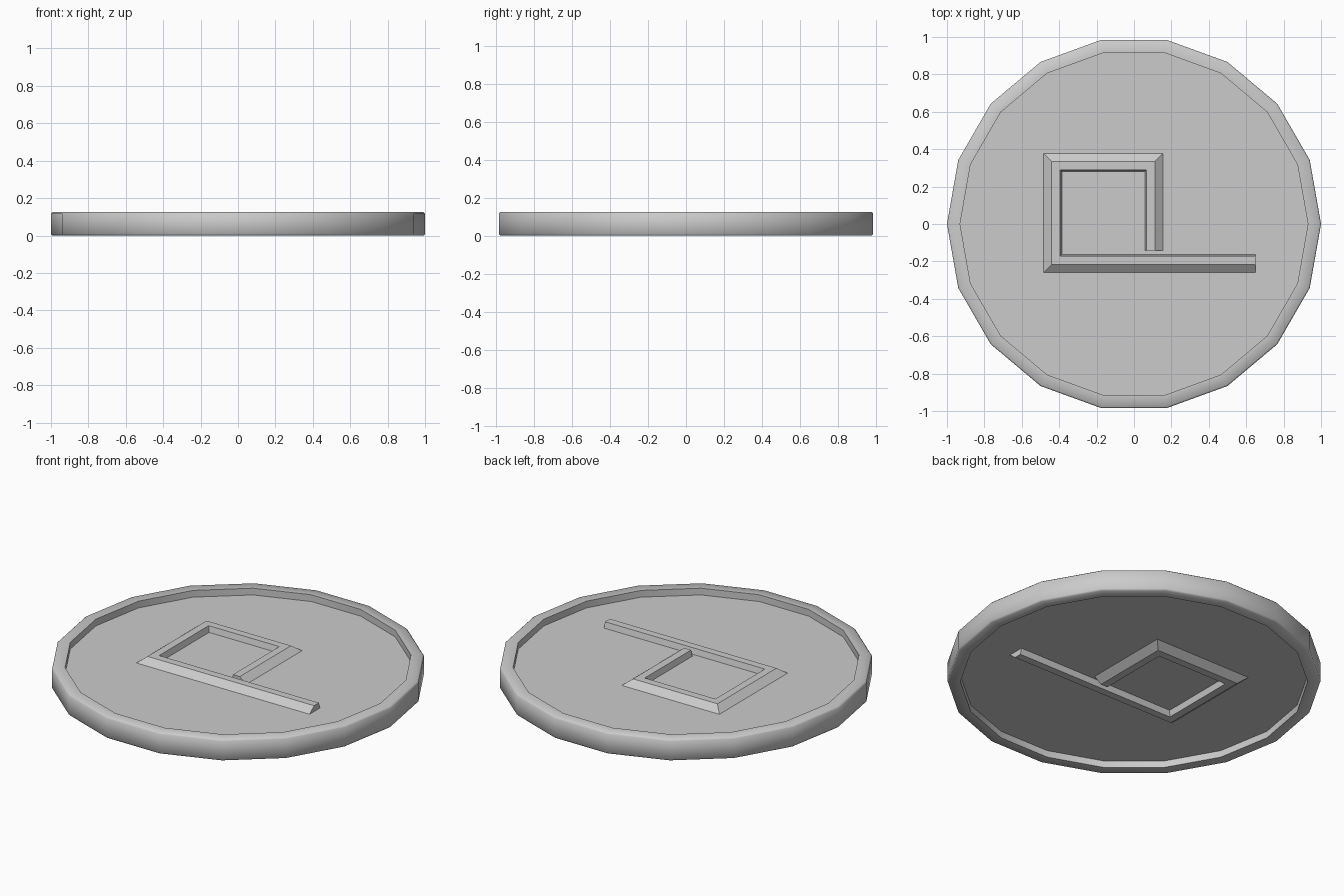
import bpy, bmesh, math

cube = bpy.data.objects.get("Cube")
if cube:
    bpy.data.objects.remove(cube, do_unlink=True)

SIDES = 18
THICK = 0.125
FLOOR = 0.04      # depth of the recess on both faces
RELIEF = 0.034    # height of the raised emblem

metal = bpy.data.materials.new("plain grey")
metal.use_nodes = True
grey = (0.6, 0.6, 0.6, 1)
metal.diffuse_color = grey
metal.node_tree.nodes["Principled BSDF"].inputs["Base Color"].default_value = grey


def make_object(name, bm):
    bmesh.ops.recalc_face_normals(bm, faces=bm.faces[:])
    mesh = bpy.data.meshes.new(name)
    bm.to_mesh(mesh)
    bm.free()
    mesh.materials.append(metal)
    obj = bpy.data.objects.new(name, mesh)
    bpy.context.collection.objects.link(obj)
    return obj


def bridge(bm, a, b, closed):
    n = len(a)
    for i in range(n if closed else n - 1):
        j = (i + 1) % n
        bm.faces.new((a[i], a[j], b[j], b[i]))


# Coin body: a lathed profile with a raised rim and a recess on each face
def coin_body():
    c = 0.008
    profile = [(0.93, FLOOR), (0.93, 0), (1 - c, 0), (1, c),
               (1, THICK - c), (1 - c, THICK), (0.93, THICK), (0.93, THICK - FLOOR)]
    bm = bmesh.new()
    rings = []
    for r, z in profile:
        angles = [math.tau * i / SIDES for i in range(SIDES)]
        rings.append([bm.verts.new((r * math.cos(a), r * math.sin(a), z)) for a in angles])
    for a, b in zip(rings, rings[1:]):
        bridge(bm, a, b, True)
    bm.faces.new(rings[0])
    bm.faces.new(rings[-1])
    return make_object("coin_body", bm)


# Emblem: a hooked bar with a wide outer slope, flat crest and steep inner wall
def emblem(name, base, direction):
    section = [(0, 0), (0.043, RELIEF), (0.088, RELIEF), (0.097, 0)]
    bm = bmesh.new()
    strips = []
    for d, h in section:
        path = [(0.65, -0.26 + d), (-0.483 + d, -0.26 + d), (-0.483 + d, 0.378 - d),
                (0.155 - d, 0.378 - d), (0.155 - d, -0.143)]
        strips.append([bm.verts.new((x, y, base + direction * h)) for x, y in path])
    for a, b in zip(strips, strips[1:] + strips[:1]):
        bridge(bm, a, b, False)
    for end in (0, -1):
        bm.faces.new([s[end] for s in strips])
    return make_object(name, bm)


body = coin_body()
emblem("top_emblem", THICK - FLOOR, 1)
emblem("bottom_emblem", FLOOR, -1)

bpy.ops.object.select_all(action='DESELECT')
body.select_set(True)
bpy.context.view_layer.objects.active = body
bpy.ops.object.shade_smooth_by_angle(angle=math.radians(50))
